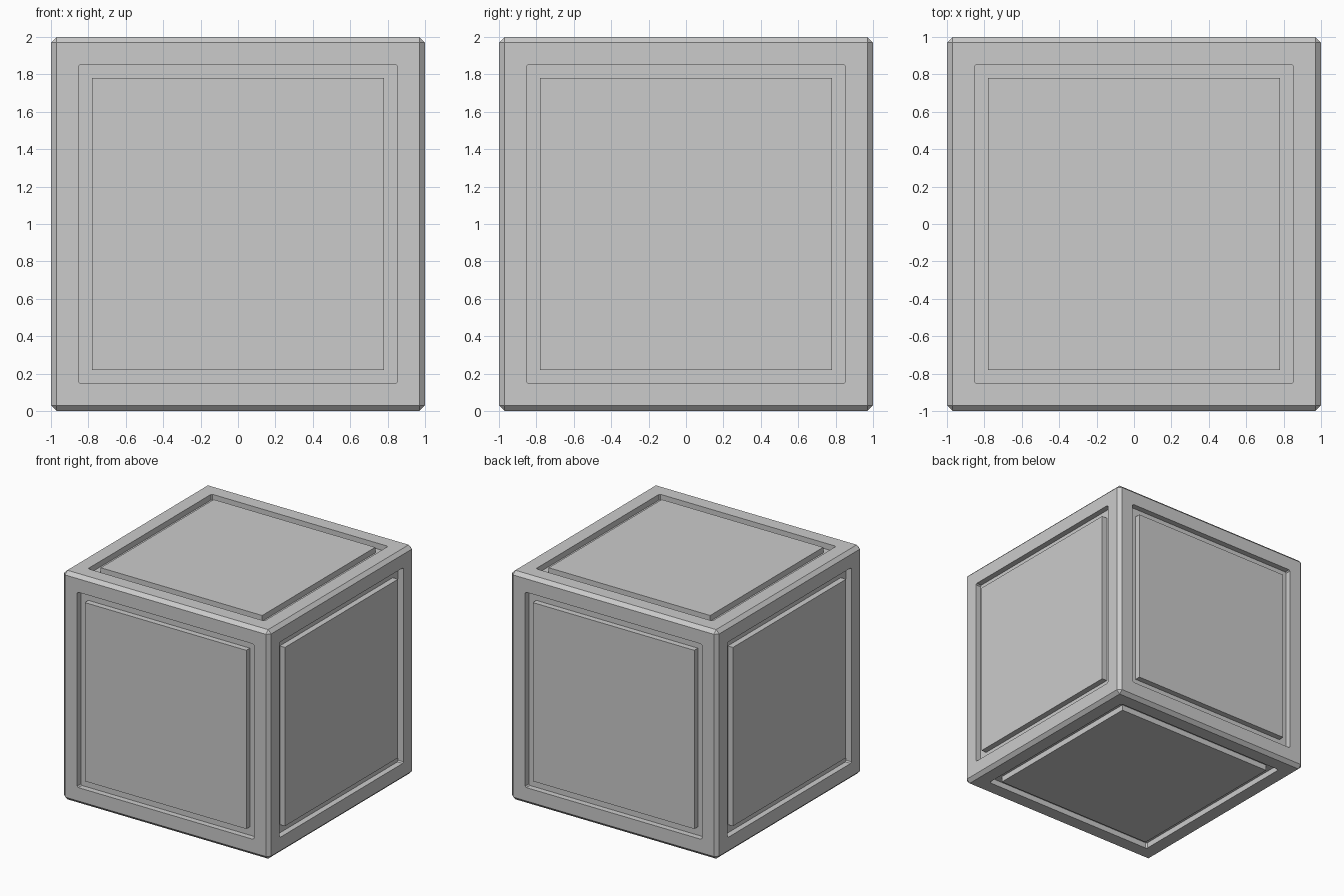
import bpy, bmesh
from mathutils import Vector

if "Cube" in bpy.data.objects:
    bpy.data.objects.remove(bpy.data.objects["Cube"])

CHAMFER, GROOVE_OUT, GROOVE_IN, DEPTH = 0.03, 0.853, 0.78, 0.05

# chamfered cube body
bm = bmesh.new()
bmesh.ops.create_cube(bm, size=2)
bmesh.ops.bevel(bm, geom=bm.edges[:], offset=CHAMFER, offset_type='OFFSET',
                segments=1, profile=0.5, affect='EDGES')


def push(faces, distance):
    """Extrude each face on its own along its normal."""
    new = bmesh.ops.extrude_discrete_faces(bm, faces=faces)['faces']
    for f in new:
        f.normal_update()
        shift = f.normal * distance
        for v in f.verts:
            v.co += shift
    return new


# sunken groove around a flush panel on all six sides
bm.normal_update()
sides = [f for f in bm.faces if f.calc_area() > 1]
bmesh.ops.inset_individual(bm, faces=sides, thickness=1 - CHAMFER - GROOVE_OUT,
                           use_even_offset=True)
sides = push(sides, -DEPTH)
bmesh.ops.inset_individual(bm, faces=sides, thickness=GROOVE_OUT - GROOVE_IN,
                           use_even_offset=True)
push(sides, DEPTH)


# slightly eased outer corners of the groove
def is_groove_corner(e):
    mid = (e.verts[0].co + e.verts[1].co) / 2
    a = sorted(abs(c) for c in mid)
    return (e.calc_length() < DEPTH * 1.1 and abs(a[0] - GROOVE_OUT) < 0.004
            and abs(a[1] - GROOVE_OUT) < 0.004 and abs(a[2] - 1 + DEPTH / 2) < 0.004)


bmesh.ops.bevel(bm, geom=[e for e in bm.edges if is_groove_corner(e)], offset=0.01,
                offset_type='OFFSET', segments=1, profile=0.5, affect='EDGES')
bmesh.ops.recalc_face_normals(bm, faces=bm.faces[:])
bmesh.ops.translate(bm, verts=bm.verts[:], vec=Vector((0, 0, 1)))

mesh = bpy.data.meshes.new("panelled_crate")
bm.to_mesh(mesh)
bm.free()
bpy.context.collection.objects.link(bpy.data.objects.new("panelled_crate", mesh))
